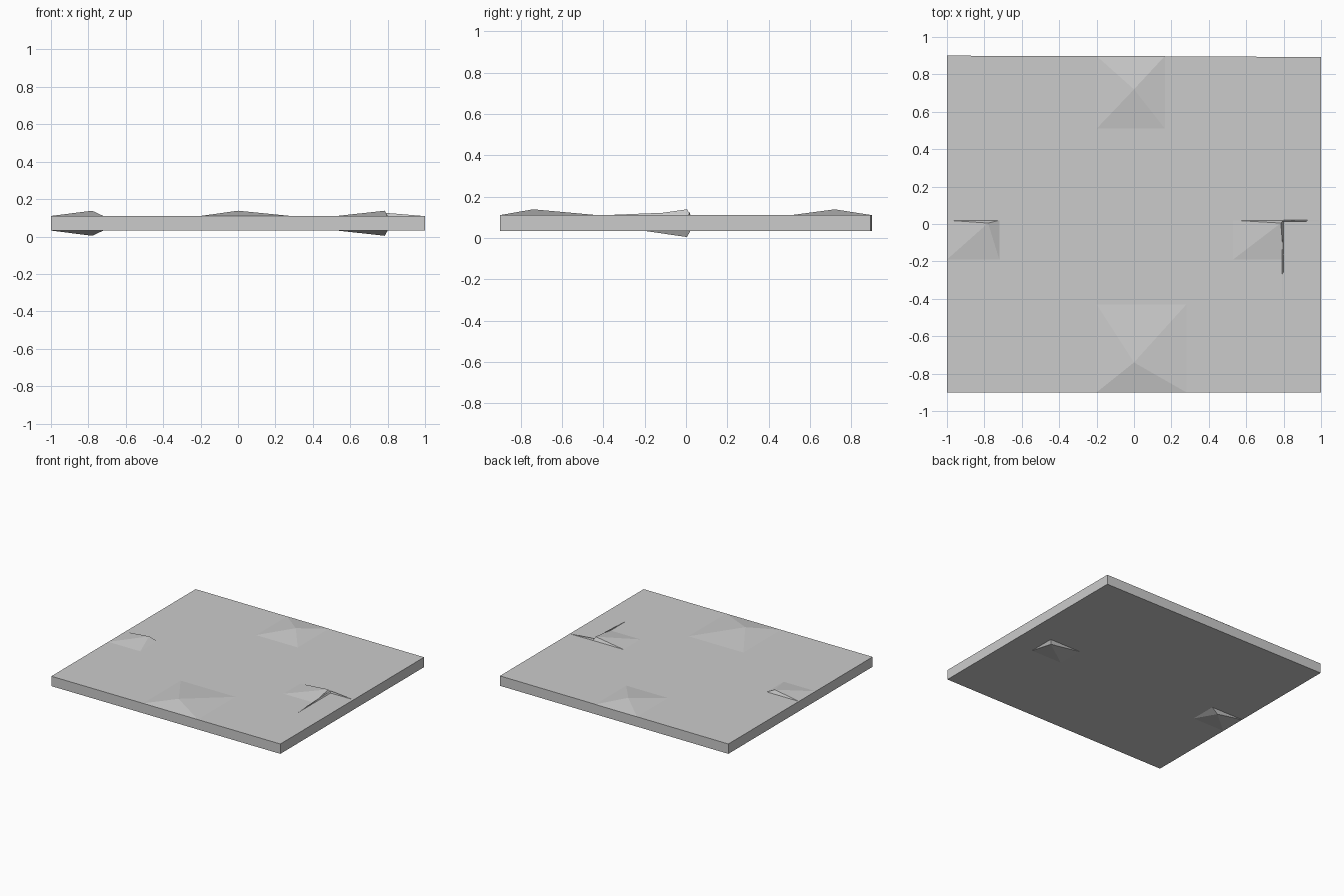
import bpy

if "Cube" in bpy.data.objects:
    bpy.data.objects.remove(bpy.data.objects["Cube"])

TOP, BOTTOM = 0.11, 0.032


def make_mesh(name, verts, faces):
    mesh = bpy.data.meshes.new(name)
    mesh.from_pydata(verts, [], faces)
    mesh.update()
    obj = bpy.data.objects.new(name, mesh)
    bpy.context.collection.objects.link(obj)
    return obj


def pyramid(name, x0, x1, y0, y1, apex, up=True):
    """Low four-sided bump sitting on the top or hanging under the slab."""
    z = TOP if up else BOTTOM
    verts = [(x0, y0, z), (x1, y0, z), (x1, y1, z), (x0, y1, z), apex]
    faces = [(i, (i + 1) % 4, 4) for i in range(4)]
    if not up:
        faces = [f[::-1] for f in faces]
    return make_mesh(name, verts, faces)


def fin(name, a, b, z_a, side):
    """Thin sliver ridge tapering from point a to the surface at point b."""
    sx, sy = side
    verts = [(*a, TOP), (*b, TOP), (a[0] + sx, a[1] + sy, TOP),
             (b[0] + sx, b[1] + sy, TOP), (a[0] + sx / 2, a[1] + sy / 2, z_a)]
    return make_mesh(name, verts, [(0, 1, 4), (3, 2, 4), (1, 3, 4), (2, 0, 4)])


# Thin slab with a slightly skewed back edge
outline = [(-1, -0.9), (1, -0.9), (1, 0.893), (-1, 0.9)]
slab_verts = [(x, y, z) for z in (BOTTOM, TOP) for x, y in outline]
slab_faces = [(3, 2, 1, 0), (4, 5, 6, 7)]
slab_faces += [(i, (i + 1) % 4, (i + 1) % 4 + 4, i + 4) for i in range(4)]
make_mesh("slab", slab_verts, slab_faces)

# Front and back bumps, on the top only
pyramid("back_bump", -0.2, 0.165, 0.51, 0.898, (0, 0.72, 0.138))
pyramid("front_bump", -0.2, 0.28, -0.9, -0.43, (0, -0.74, 0.138))

# Side bumps, on both the top and the underside
for label, up, z in (("upper", True, 0.138), ("lower", False, 0.004)):
    pyramid("left_bump_" + label, -1, -0.72, -0.19, 0.02, (-0.78, 0.005, z), up)
    pyramid("right_bump_" + label, 0.53, 0.8, -0.19, 0.02, (0.785, 0.005, z), up)

# Sliver ridges beside the right bump
fin("right_ridge_across", (0.795, 0.012), (0.99, 0.014), 0.126, (0, 0.008))
fin("right_ridge_along", (0.79, 0.0), (0.792, -0.39), 0.126, (0.008, 0))
